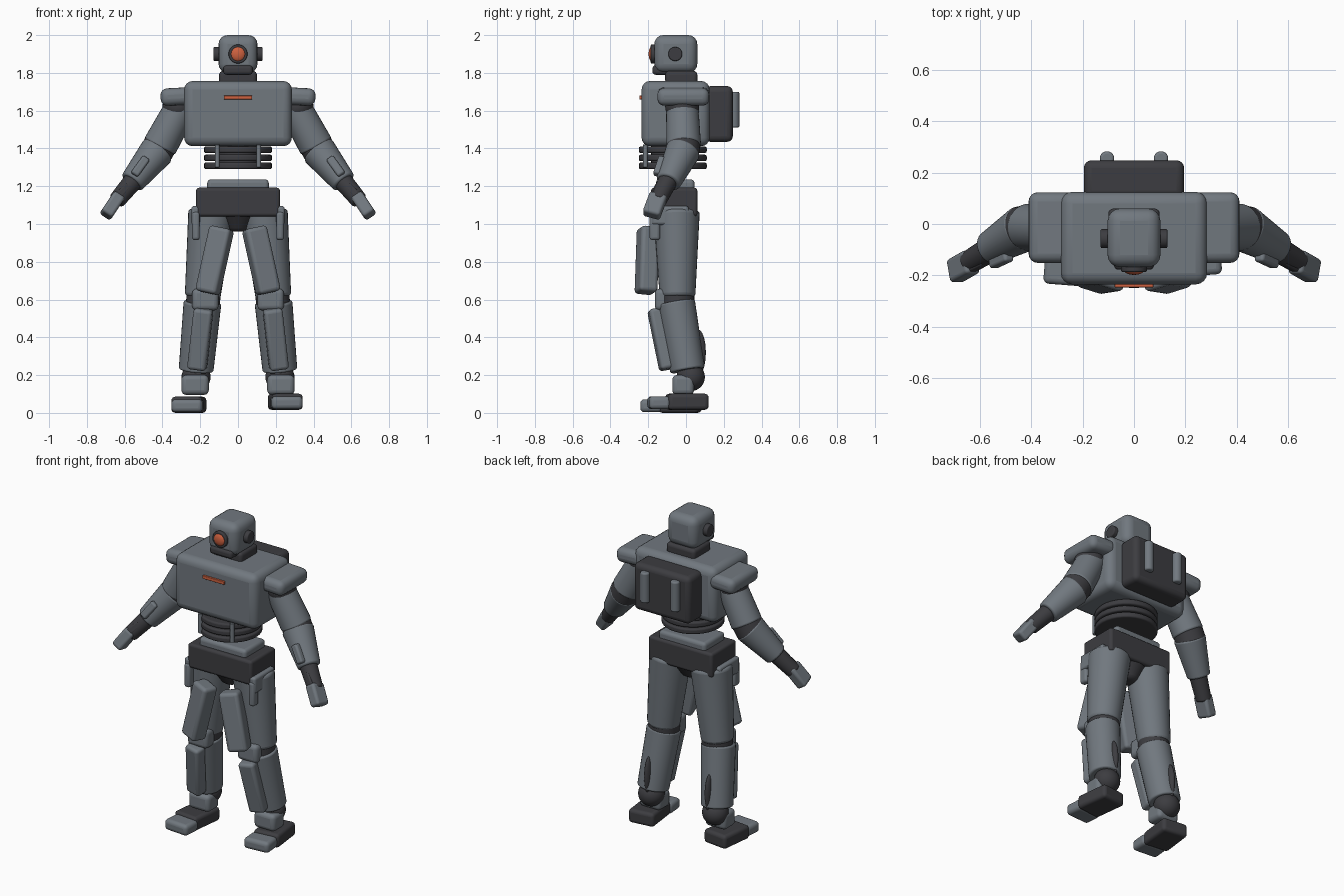
import bpy, bmesh, math
from mathutils import Vector, Matrix

if "Cube" in bpy.data.objects:
    bpy.data.objects.remove(bpy.data.objects["Cube"])


def material(name, rgb):
    m = bpy.data.materials.new(name)
    m.diffuse_color = (*rgb, 1)
    m.use_nodes = True
    m.node_tree.nodes["Principled BSDF"].inputs["Base Color"].default_value = m.diffuse_color
    return m


GREY = material("steel grey", (0.165, 0.188, 0.212))
DARK = material("charcoal", (0.046, 0.046, 0.052))
ORANGE = material("orange glow", (0.62, 0.12, 0.05))


def finish(name, bm, mat, bevel=0.0, matrix=None):
    me = bpy.data.meshes.new(name)
    if matrix is not None:
        bm.transform(matrix)
    bm.to_mesh(me)
    bm.free()
    me.materials.append(mat)
    ob = bpy.data.objects.new(name, me)
    bpy.context.collection.objects.link(ob)
    if bevel:
        mod = ob.modifiers.new("rounding", 'BEVEL')
        mod.width, mod.segments = bevel, 4
        mod.limit_method, mod.angle_limit = 'ANGLE', math.radians(40)
    bpy.ops.object.select_all(action='DESELECT')
    ob.select_set(True)
    bpy.context.view_layer.objects.active = ob
    bpy.ops.object.shade_smooth_by_angle(angle=math.radians(40))
    return ob


def box(name, center, size, mat, bevel=0.02, rot=None):
    bm = bmesh.new()
    bmesh.ops.create_cube(bm, size=1)
    m = Matrix.Translation(center) @ (rot or Matrix()) @ Matrix.Diagonal((*size, 1))
    return finish(name, bm, mat, bevel, m)


def span(name, lo, hi, mat, bevel=0.02):
    """Box given by two opposite corners."""
    lo, hi = Vector(lo), Vector(hi)
    return box(name, (lo + hi) / 2, hi - lo, mat, bevel)


def axis_frame(p0, p1, yaw=0):
    """Frame at the middle of a segment, local z along it."""
    p0, p1 = Vector(p0), Vector(p1)
    d = (p1 - p0).normalized()
    side = Vector((0, 1, 0)).cross(d)
    side = side.normalized() if side.length > 1e-4 else Vector((1, 0, 0))
    rot = Matrix((side, d.cross(side), d)).transposed().to_4x4()
    return (Matrix.Translation((p0 + p1) / 2) @ rot @ Matrix.Rotation(yaw, 4, 'Z'),
            (p1 - p0).length)


def limb(name, p0, p1, r0, r1, mat, bevel=0.012):
    frame, length = axis_frame(p0, p1)
    bm = bmesh.new()
    bmesh.ops.create_cone(bm, cap_ends=True, segments=32,
                          radius1=r0, radius2=r1, depth=length)
    return finish(name, bm, mat, bevel, frame)


def plank(name, p0, p1, width, depth, mat, bevel=0.015, yaw=0):
    frame, length = axis_frame(p0, p1, yaw)
    bm = bmesh.new()
    bmesh.ops.create_cube(bm, size=1)
    return finish(name, bm, mat, bevel, frame @ Matrix.Diagonal((width, depth, length, 1)))


def ball(name, center, radii, mat):
    bm = bmesh.new()
    bmesh.ops.create_uvsphere(bm, u_segments=32, v_segments=16, radius=1)
    return finish(name, bm, mat, 0, Matrix.Translation(center) @ Matrix.Diagonal((*radii, 1)))


# Head
span("head", (-0.103, -0.168, 1.80), (0.103, 0.06, 2.0), GREY, 0.048)
span("jaw", (-0.078, -0.178, 1.79), (0.078, -0.02, 1.84), DARK, 0.018)
span("neck", (-0.10, -0.11, 1.74), (0.10, 0.06, 1.81), DARK, 0.02)
limb("eye_ring", (0, -0.15, 1.90), (0, -0.187, 1.90), 0.05, 0.05, DARK, 0.006)
ball("eye_lens", (0, -0.178, 1.90), (0.041, 0.02, 0.041), ORANGE)
limb("ear_caps", (-0.13, -0.057, 1.90), (0.13, -0.057, 1.90), 0.037, 0.037, DARK, 0.006)

# Torso
span("chest", (-0.285, -0.235, 1.412), (0.285, 0.125, 1.757), GREY, 0.045)
span("chest_light", (-0.075, -0.247, 1.66), (0.075, -0.225, 1.68), ORANGE, 0.003)
span("backpack", (-0.195, 0.10, 1.435), (0.195, 0.248, 1.73), DARK, 0.03)

# Waist
limb("waist_core", (0, -0.07, 1.295), (0, -0.07, 1.43), 0.115, 0.115, DARK)
for i, z in enumerate((1.308, 1.35, 1.393)):
    limb(f"waist_ring_{i}", (0, -0.07, z - 0.017), (0, -0.07, z + 0.017),
         0.18, 0.18, DARK, 0.01)

# Pelvis
span("pelvis_top", (-0.163, -0.16, 1.16), (0.163, 0.045, 1.236), GREY, 0.02)
span("pelvis", (-0.222, -0.185, 1.04), (0.222, 0.06, 1.192), DARK, 0.016)
limb("crotch", (0, -0.06, 1.06), (0, -0.06, 0.96), 0.12, 0.05, DARK, 0.02)

for s, tag in ((-1, "left"), (1, "right")):
    def P(x, y, z):
        return (s * x, y, z)

    # Backpack exhausts and waist pistons
    limb(f"exhaust_{tag}", P(0.105, 0.255, 1.51), P(0.105, 0.255, 1.70), 0.028, 0.028, GREY, 0.01)
    limb(f"waist_piston_{tag}", P(0.11, -0.215, 1.30), P(0.11, -0.215, 1.42), 0.013, 0.013, GREY, 0.003)

    # Shoulder and arm
    box(f"shoulder_pad_{tag}", P(0.32, -0.014, 1.675), (0.18, 0.275, 0.092), GREY, 0.036,
        Matrix.Rotation(s * 0.05, 4, 'Y'))
    ball(f"shoulder_joint_{tag}", P(0.315, -0.02, 1.62), (0.085, 0.09, 0.085), DARK)
    limb(f"upper_arm_{tag}", P(0.295, -0.02, 1.63), P(0.415, -0.012, 1.41), 0.085, 0.092, GREY)
    limb(f"elbow_{tag}", P(0.405, -0.012, 1.43), P(0.445, -0.02, 1.36), 0.088, 0.088, DARK)
    limb(f"forearm_{tag}", P(0.425, -0.015, 1.39), P(0.562, -0.095, 1.22), 0.093, 0.066, GREY)
    plank(f"upper_arm_rib_{tag}", P(0.383, -0.03, 1.61), P(0.45, -0.03, 1.49), 0.03, 0.05, GREY, 0.012)
    plank(f"forearm_rib_{tag}", P(0.485, -0.125, 1.35), P(0.55, -0.155, 1.26), 0.045, 0.04, GREY, 0.012)
    limb(f"wrist_{tag}", P(0.545, -0.09, 1.24), P(0.645, -0.15, 1.12), 0.052, 0.045, DARK)
    plank(f"wrist_guard_{tag}", P(0.58, -0.145, 1.205), P(0.635, -0.175, 1.145), 0.04, 0.03, DARK, 0.01)
    plank(f"hand_{tag}", P(0.63, -0.145, 1.15), P(0.70, -0.185, 1.045), 0.068, 0.095, GREY, 0.016)

    # Hip and thigh
    box(f"hip_plate_{tag}", P(0.225, -0.085, 1.045), (0.045, 0.20, 0.10), GREY, 0.015)
    box(f"hip_tab_{tag}", P(0.223, -0.165, 0.99), (0.04, 0.055, 0.15), GREY, 0.015)
    limb(f"thigh_{tag}", P(0.14, -0.05, 1.07), P(0.188, -0.045, 0.61), 0.123, 0.094, GREY, 0.02)
    plank(f"thigh_plate_{tag}", P(0.085, -0.20, 0.98), P(0.162, -0.212, 0.635), 0.12, 0.10,
          GREY, 0.02, -s * 0.3)

    # Knee and shin
    limb(f"knee_{tag}", P(0.18, -0.047, 0.66), P(0.188, -0.045, 0.54), 0.09, 0.09, DARK)
    box(f"knee_pad_{tag}", P(0.173, -0.12, 0.60), (0.14, 0.09, 0.115), GREY, 0.025)
    limb(f"shin_{tag}", P(0.188, -0.052, 0.585), P(0.222, 0.008, 0.225), 0.1, 0.092, GREY, 0.01)
    plank(f"shin_plate_{tag}", P(0.182, -0.165, 0.55), P(0.218, -0.10, 0.23), 0.10, 0.075,
          GREY, 0.018, -s * 0.15)
    ball(f"calf_piston_{tag}", P(0.21, 0.065, 0.32), (0.022, 0.04, 0.12), DARK)

    # Ankle and foot, with a slight difference in stance
    dy, dz, dx = (0.0, 0.0, 0.005) if s < 0 else (0.037, 0.016, -0.005)
    ball(f"ankle_joint_{tag}", P(0.222, 0.025, 0.19), (0.077, 0.075, 0.075), DARK)
    box(f"ankle_{tag}", P(0.227, -0.015, 0.148), (0.145, 0.115, 0.105), GREY, 0.025)
    box(f"foot_{tag}", P(0.255 + dx, -0.032 + dy, 0.043 + dz), (0.165, 0.215, 0.085), DARK, 0.02,
        Matrix.Rotation(s * 0.12, 4, 'Z'))
    box(f"toe_{tag}", P(0.262 + dx, -0.18 + dy, 0.038 + dz), (0.165, 0.115, 0.068), GREY, 0.022,
        Matrix.Rotation(s * 0.08, 4, 'Z'))
